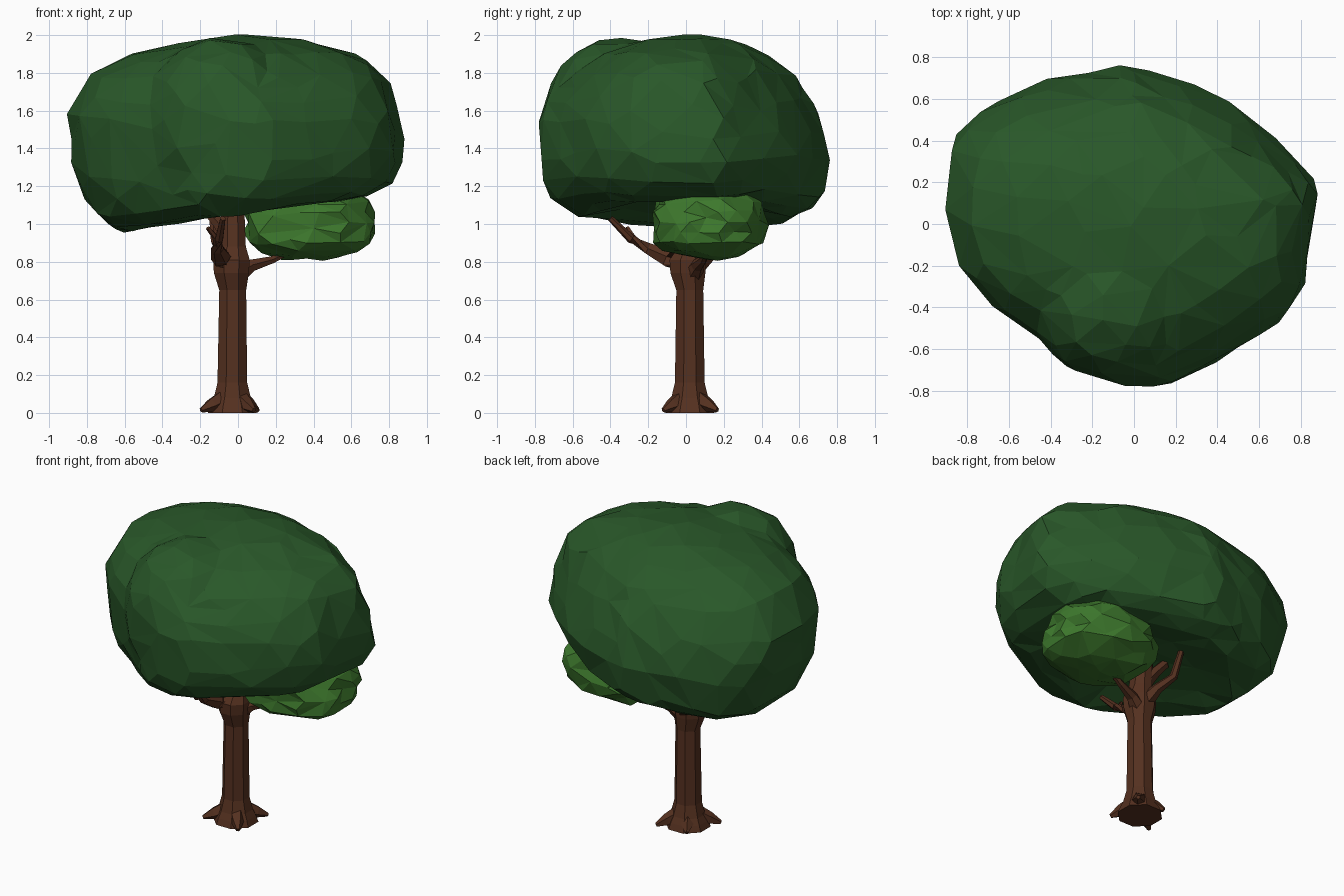
import bpy, bmesh, math, random
from mathutils import Vector
from mathutils.bvhtree import BVHTree

if "Cube" in bpy.data.objects:
    bpy.data.objects.remove(bpy.data.objects["Cube"])

random.seed(4)


def material(name, rgb):
    m = bpy.data.materials.new(name)
    m.diffuse_color = (*rgb, 1)
    m.use_nodes = True
    m.node_tree.nodes["Principled BSDF"].inputs["Base Color"].default_value = m.diffuse_color
    return m


BARK = material("brown bark", (0.09, 0.03, 0.014))
DARK = material("dark green leaves", (0.022, 0.096, 0.022))
LIGHT = material("light green leaves", (0.047, 0.19, 0.026))


def finish(bm, name, mat, keep=1):
    bmesh.ops.recalc_face_normals(bm, faces=bm.faces[:])
    me = bpy.data.meshes.new(name)
    bm.to_mesh(me)
    bm.free()
    me.materials.append(mat)
    ob = bpy.data.objects.new(name, me)
    bpy.context.collection.objects.link(ob)
    if keep < 1:
        ob.modifiers.new("thin", "DECIMATE").ratio = keep
    return ob


def lobe(centre, radii, p=2.5, jitter=0.0):
    """Slightly boxy leaf mass."""
    bm = bmesh.new()
    bmesh.ops.create_icosphere(bm, subdivisions=3, radius=1)
    for v in bm.verts:
        d = v.co.normalized()
        s = sum(abs(c) ** p for c in d) ** (-1 / p)
        s *= 1 + random.uniform(-jitter, jitter)
        v.co = Vector([centre[i] + d[i] * s * radii[i] for i in range(3)])
    return bm


def bridge(bm, rings):
    n = len(rings[0])
    for r0, r1 in zip(rings, rings[1:]):
        for k in range(n):
            bm.faces.new((r0[k], r0[(k + 1) % n], r1[(k + 1) % n], r1[k]))
    bm.faces.new(rings[0])
    bm.faces.new(rings[-1])


def tube(name, path, n=6, flat=False):
    """Tapered tube through (x, y, z, radius) points; flat keeps rings level."""
    bm = bmesh.new()
    pts = [Vector(q[:3]) for q in path]
    rings = []
    for i, q in enumerate(path):
        t = (pts[min(i + 1, len(pts) - 1)] - pts[max(i - 1, 0)]).normalized()
        if flat:
            t = Vector((0, 0, 1))
        a = Vector((0, 1, 0)) if abs(t.y) < 0.8 else Vector((1, 0, 0))
        u = a.cross(t).normalized()
        w = t.cross(u)
        rings.append([bm.verts.new(pts[i] + q[3] * (
            u * math.cos(math.tau * (k + 0.5) / n) + w * math.sin(math.tau * (k + 0.5) / n)))
            for k in range(n)])
    bridge(bm, rings)
    return finish(bm, name, BARK)


# Trunk with flared foot and swollen crotch
tube("trunk", [(-0.03, 0.02, 0, 0.14), (-0.03, 0.02, 0.04, 0.125), (-0.03, 0.02, 0.08, 0.106),
               (-0.03, 0.02, 0.16, 0.085), (-0.028, 0.02, 0.65, 0.077), (-0.035, 0.01, 0.74, 0.1),
               (-0.035, 0.01, 0.81, 0.105), (-0.028, 0.03, 0.88, 0.075), (-0.028, 0.05, 1.12, 0.065)],
     n=8, flat=True)

# Four roots on the diagonals
for i, (x, y) in enumerate([(0.105, 0.165), (-0.195, -0.09), (0.085, -0.12), (-0.11, 0.15)]):
    tube(f"root_{i + 1}", [(-0.03, 0.02, 0.1, 0.06),
                           (-0.03 + (x + 0.03) * 0.65, 0.02 + (y - 0.02) * 0.65, 0.042, 0.04),
                           (x, y, 0.014, 0.013)], n=5)

# Branches
tube("front_branch", [(-0.04, 0.0, 0.74, 0.07), (-0.09, -0.09, 0.82, 0.055), (-0.11, -0.2, 0.87, 0.034),
                      (-0.1, -0.29, 0.92, 0.024), (-0.08, -0.4, 1.03, 0.016)])
tube("front_twig", [(-0.11, -0.22, 0.88, 0.02), (-0.12, -0.28, 0.93, 0.016), (-0.16, -0.31, 0.98, 0.012)], n=5)
tube("right_branch", [(-0.02, 0.03, 0.72, 0.06), (0.07, 0.06, 0.78, 0.036), (0.18, 0.09, 0.81, 0.022),
                      (0.32, 0.12, 0.88, 0.016)])
tube("back_branch", [(-0.03, 0.03, 0.76, 0.06), (-0.07, 0.14, 0.85, 0.034), (-0.12, 0.23, 0.91, 0.026),
                     (-0.14, 0.28, 1.08, 0.018)])
tube("left_branch", [(-0.04, 0.05, 0.92, 0.05), (-0.1, 0.08, 1.0, 0.035), (-0.16, 0.1, 1.07, 0.03)])

# Crown guide: plan outline stacked at heights (z, x0, x1, y0, y1, underside tilt)
OUTLINE = [(0.89, 0.08), (0.89, 0.21), (0.63, 0.46), (0.47, 0.585), (0.26, 0.68), (0, 0.77), (-0.42, 0.70),
           (-0.74, 0.565), (-0.85, 0.45), (-0.88, 0.28), (-0.9, 0.1), (-0.87, -0.08), (-0.82, -0.21),
           (-0.67, -0.38), (-0.35, -0.6), (-0.2, -0.71), (-0.04, -0.76), (0.15, -0.76), (0.35, -0.67),
           (0.67, -0.49), (0.82, -0.3)]
LEVELS = [(1.1, -0.35, 0.3, -0.3, 0.3, 0.2), (1.04, -0.62, 0.52, -0.54, 0.56, 0.15),
          (1.11, -0.78, 0.72, -0.7, 0.71, 0.06), (1.22, -0.85, 0.82, -0.765, 0.74, 0),
          (1.36, -0.89, 0.89, -0.77, 0.77, 0), (1.6, -0.9, 0.85, -0.77, 0.7, 0),
          (1.79, -0.78, 0.78, -0.62, 0.58, 0), (1.9, -0.56, 0.62, -0.46, 0.43, 0),
          (1.97, -0.24, 0.37, -0.25, 0.28, 0), (2.0, -0.06, 0.11, -0.05, 0.1, 0)]
body = bmesh.new()
rings = []
for z, x0, x1, y0, y1, tilt in LEVELS:
    ring = []
    for ox, oy in OUTLINE:
        x = x0 + (ox + 0.9) / 1.79 * (x1 - x0)
        y = y0 + (oy + 0.76) / 1.53 * (y1 - y0)
        ring.append(body.verts.new((x, y, z + tilt * x)))
    rings.append(ring)
bridge(body, rings)
bmesh.ops.triangulate(body, faces=body.faces[:])
bulge = lobe((-0.1, -0.36, 1.53), (0.39, 0.39, 0.455), p=2.2)

# Crown: a sphere wrapped over the guide and its front bulge, then faceted
trees = [BVHTree.FromBMesh(b) for b in (body, bulge)]
body.free()
bulge.free()
core = Vector((0, 0, 1.45))
bm = bmesh.new()
bmesh.ops.create_icosphere(bm, subdivisions=4, radius=1)
for v in bm.verts:
    d = v.co.normalized()
    hits = [t.ray_cast(core + d * 4, -d)[0] for t in trees]
    far = max((h - core).length for h in hits if h)
    v.co = core + d * far * (1 + random.uniform(-0.009, 0.012) * (d.z < 0.9))
finish(bm, "crown", DARK, keep=0.36)

# Light lower leaf cluster, rougher
low = lobe((0.375, 0.12, 1.01), (0.34, 0.3, 0.195), p=2.6, jitter=0.07)
finish(low, "low_leaves", LIGHT, keep=0.6)
